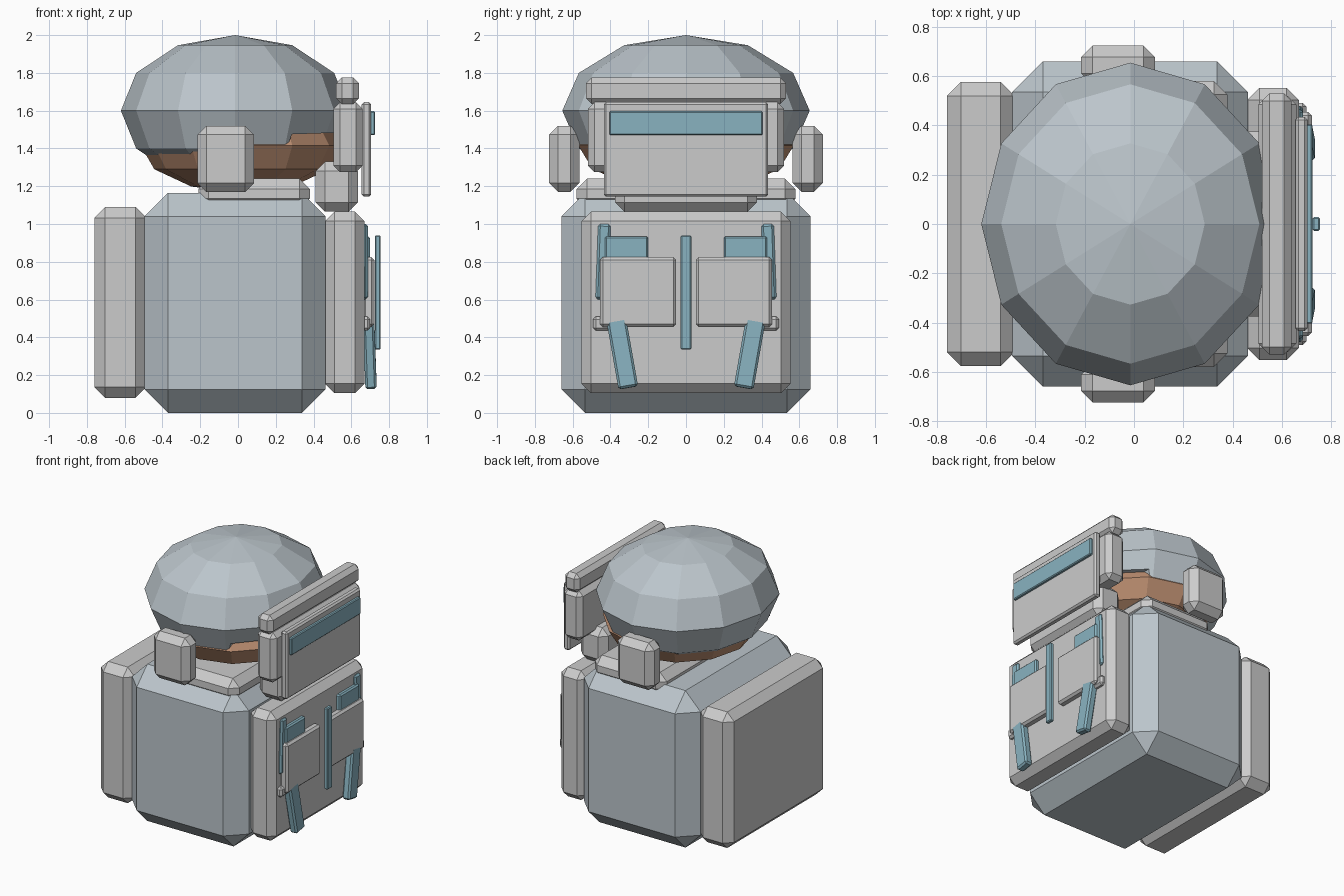
import bpy, bmesh
from math import radians
from mathutils import Matrix

if "Cube" in bpy.data.objects:
    bpy.data.objects.remove(bpy.data.objects["Cube"])


def material(name, rgb):
    m = bpy.data.materials.new(name)
    m.diffuse_color = (*rgb, 1)
    m.use_nodes = True
    m.node_tree.nodes["Principled BSDF"].inputs["Base Color"].default_value = m.diffuse_color
    return m


STEEL = material("steel", (0.50, 0.56, 0.60))
PALE = material("pale_grey", (0.62, 0.63, 0.60))
BLUE = material("blue", (0.25, 0.45, 0.53))
SKIN = material("skin", (0.52, 0.28, 0.17))


def finish(bm, name, mat):
    bmesh.ops.recalc_face_normals(bm, faces=bm.faces)
    me = bpy.data.meshes.new(name)
    bm.to_mesh(me)
    bm.free()
    if mat:
        me.materials.append(mat)
    ob = bpy.data.objects.new(name, me)
    bpy.context.collection.objects.link(ob)
    return ob


def block(name, x, y, z, bevel, mat=PALE, tilt=0, lean=0):
    """Chamfered box from axis ranges, turned about its own centre."""
    bm = bmesh.new()
    bmesh.ops.create_cube(bm, size=1)
    bmesh.ops.scale(bm, vec=(x[1] - x[0], y[1] - y[0], z[1] - z[0]), verts=bm.verts)
    bmesh.ops.bevel(bm, geom=bm.edges[:], offset=bevel, segments=1, affect='EDGES')
    c = Matrix.Translation((sum(x) / 2, sum(y) / 2, sum(z) / 2))
    bm.transform(c @ Matrix.Rotation(radians(tilt), 4, 'X') @ Matrix.Rotation(radians(lean), 4, 'Y'))
    return finish(bm, name, mat)


def dome(name, centre, radii, mat):
    """Low-poly ellipsoid with 12 sides."""
    bm = bmesh.new()
    bmesh.ops.create_uvsphere(bm, u_segments=12, v_segments=6, radius=1)
    bmesh.ops.scale(bm, vec=radii, verts=bm.verts)
    bmesh.ops.translate(bm, vec=centre, verts=bm.verts)
    return finish(bm, name, mat)


# Torso, collar, backpack and chest plate
block("torso", (-0.495, 0.463), (-0.66, 0.66), (0, 1.165), 0.125, STEEL)
block("collar", (-0.21, 0.38), (-0.58, 0.58), (1.08, 1.24), 0.055)
block("backpack", (-0.76, -0.485), (-0.577, 0.577), (0.08, 1.09), 0.057)
block("chest_plate", (0.46, 0.67), (-0.553, 0.553), (0.105, 1.065), 0.05)

# Head and helmet, with the helmet rim cut higher at the face
dome("head", (0.02, 0, 1.415), (0.535, 0.57, 0.25), SKIN)
helmet = dome("helmet", (-0.015, 0, 1.6), (0.605, 0.655, 0.4), STEEL)
rim = [(-1, 1), (1, 1), (1, 1.5), (0.285, 1.475), (0.255, 1.39),
       (0.05, 1.39), (-0.1, 1.355), (-1, 1.355)]
bm = bmesh.new()
face = bm.faces.new([bm.verts.new((x, -1, z)) for x, z in rim])
ext = bmesh.ops.extrude_face_region(bm, geom=[face])["geom"]
bmesh.ops.translate(bm, vec=(0, 2, 0), verts=[v for v in ext if isinstance(v, bmesh.types.BMVert)])
cutter = finish(bm, "rim_cutter", None)
cutter.hide_render = True
cutter.hide_viewport = True
cut = helmet.modifiers.new("rim", 'BOOLEAN')
cut.operation = 'DIFFERENCE'
cut.solver = 'EXACT'
cut.object = cutter

# Face mask: bar, front plate, eye slit, brow and chin
block("mask_bar", (0.505, 0.66), (-0.52, 0.52), (1.275, 1.645), 0.035)
block("mask_plate", (0.655, 0.705), (-0.435, 0.435), (1.145, 1.645), 0.012)
block("eye_slit", (0.695, 0.725), (-0.405, 0.405), (1.47, 1.597), 0.006, BLUE)
block("brow", (0.52, 0.64), (-0.53, 0.53), (1.635, 1.775), 0.03)
block("chin_guard", (0.41, 0.635), (-0.375, 0.375), (1.065, 1.33), 0.05)

# Centre strip on the chest
block("centre_strip", (0.725, 0.755), (-0.028, 0.028), (0.335, 0.94), 0.006, BLUE)

# Parts repeated on both sides
for side, s in (("near", -1), ("far", 1)):
    def span(a, b):
        return tuple(sorted((s * a, s * b)))
    block(f"ear_guard_{side}", (-0.215, 0.085), span(0.565, 0.725), (1.17, 1.52), 0.047)
    block(f"pouch_{side}", (0.66, 0.722), span(0.052, 0.455), (0.455, 0.825), 0.015)
    block(f"pouch_clip_{side}", (0.65, 0.70), span(0.39, 0.492), (0.435, 0.51), 0.015)
    block(f"pouch_flap_{side}", (0.66, 0.698), span(0.2, 0.43), (0.78, 0.935), 0.01, BLUE)
    block(f"upper_strap_{side}", (0.655, 0.687), span(0.405, 0.472), (0.6, 1.0), 0.012, BLUE, 2 * s)
    block(f"lower_strap_{side}", (0.668, 0.728), span(0.285, 0.39), (0.13, 0.5), 0.012, BLUE, -10 * s, -2)
